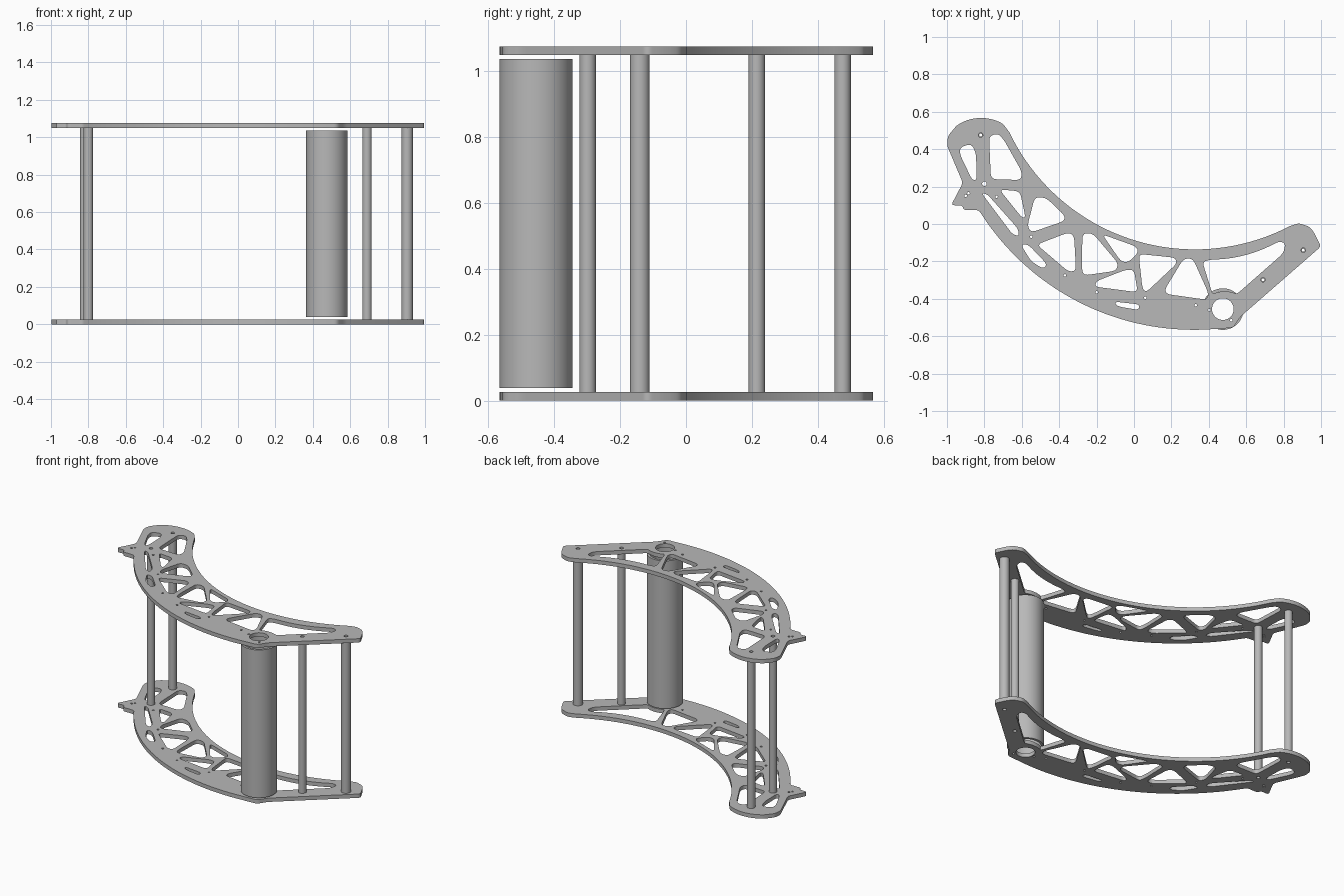
import bpy
import bmesh
import math
from mathutils import Vector

if "Cube" in bpy.data.objects:
    bpy.data.objects.remove(bpy.data.objects["Cube"], do_unlink=True)

metal = bpy.data.materials.new("brushed grey metal")
metal.use_nodes = True
GREY = (0.48, 0.48, 0.48, 1)
metal.diffuse_color = GREY
metal.node_tree.nodes["Principled BSDF"].inputs["Base Color"].default_value = GREY

THICK = 0.026
HEIGHT = 1.075


def arc(a, b, c, steps=40):
    """Points on the circular arc from a through b to c."""
    a, b, c = Vector(a), Vector(b), Vector(c)
    u, v = b - a, c - a
    d = 2 * (u.x * v.y - u.y * v.x)
    centre = a + Vector((v.y * u.length_squared - u.y * v.length_squared,
                         u.x * v.length_squared - v.x * u.length_squared)) / d
    start = a - centre
    turn = -start.angle_signed(c - centre)
    cos_sin = [(math.cos(turn * i / steps), math.sin(turn * i / steps)) for i in range(steps + 1)]
    return [centre + Vector((start.x * k - start.y * s, start.x * s + start.y * k))
            for k, s in cos_sin]


def circle(x, y, r, steps=20):
    return [Vector((x + r * math.cos(math.tau * i / steps),
                    y + r * math.sin(math.tau * i / steps))) for i in range(steps)]


def rounded(points, radius, steps=5):
    """Round the sharp corners of a closed outline."""
    pts = [Vector(p) for p in points]
    out = []
    for i, p in enumerate(pts):
        before, after = pts[i - 1] - p, pts[(i + 1) % len(pts)] - p
        if before.angle(-after) < math.radians(12):
            out.append(p)
            continue
        p0 = p + before.normalized() * min(radius, before.length * 0.45)
        p1 = p + after.normalized() * min(radius, after.length * 0.45)
        for k in range(steps + 1):
            t = k / steps
            out.append(p0 * (1 - t) ** 2 + p * 2 * t * (1 - t) + p1 * t ** 2)
    return out


def add_object(name, mesh, z=0):
    obj = bpy.data.objects.new(name, mesh)
    obj.location.z = z
    bpy.context.collection.objects.link(obj)
    bpy.ops.object.select_all(action='DESELECT')
    obj.select_set(True)
    bpy.context.view_layer.objects.active = obj
    bpy.ops.object.shade_smooth_by_angle(angle=math.radians(35))
    return obj


def flat_solid(name, loops, thickness):
    """Extrude an outline with holes into a solid sitting on z = 0."""
    curve = bpy.data.curves.new(name, 'CURVE')
    curve.dimensions = '2D'
    curve.fill_mode = 'BOTH'
    curve.extrude = thickness / 2
    for loop in loops:
        spline = curve.splines.new('POLY')
        spline.points.add(len(loop) - 1)
        for point, p in zip(spline.points, loop):
            point.co = (p.x, p.y, 0, 1)
        spline.use_cyclic_u = True
    helper = bpy.data.objects.new(name + "_profile", curve)
    bpy.context.collection.objects.link(helper)
    bpy.context.view_layer.update()
    mesh = bpy.data.meshes.new_from_object(
        helper.evaluated_get(bpy.context.evaluated_depsgraph_get()))
    bpy.data.objects.remove(helper, do_unlink=True)
    bm = bmesh.new()
    bm.from_mesh(mesh)
    bmesh.ops.remove_doubles(bm, verts=bm.verts, dist=0.0002)
    bmesh.ops.recalc_face_normals(bm, faces=bm.faces)
    bmesh.ops.translate(bm, verts=bm.verts, vec=(0, 0, thickness / 2))
    bm.to_mesh(mesh)
    bm.free()
    mesh.materials.clear()
    mesh.materials.append(metal)
    return mesh


# Plate outline: concave edge, right tip, convex edge, left tab and head
outline = arc((-.666, .49), (-.185, -.01), (.83, -.013))
outline += [(.88, .005), (.94, -.015), (.965, -.05), (1, -.12), (.57, -.495), (.53, -.555)]
outline += arc((.42, -.562), (-.45, -.325), (-.83, .075))
outline += [(-.912, .075), (-.917, .1), (-.978, .1), (-.915, .22)]
outline += [(-1, .42), (-.995, .47)]
outline += arc((-.95, .525), (-.82, .567), (-.7, .535), 12)

# Windows in the head
head_windows = [
    [(-.93, .41), (-.87, .43), (-.845, .38), (-.84, .235), (-.865, .235), (-.93, .37)],
    [(-.775, .47), (-.725, .485), (-.69, .44), (-.6, .28), (-.605, .235), (-.765, .24)],
    [(-.72, .185), (-.61, .175), (-.58, .035), (-.6, .035)],
    [(-.815, .165), (-.785, .16), (-.62, -.025), (-.615, -.065), (-.65, -.055)],
]

# Triangular truss windows along the arch
truss_windows = [
    [(-.53, .145), (-.47, .14), (-.37, .045), (-.375, .015), (-.55, -.045), (-.57, -.01)],
    [(-.52, -.11), (-.35, -.045), (-.32, -.065), (-.31, -.25), (-.35, -.255)],
    [(-.275, -.05), (-.22, -.05), (-.085, -.21), (-.095, -.25), (-.27, -.275), (-.28, -.23)],
    [(-.17, -.055), (.01, -.12), (.025, -.15), (-.03, -.205), (-.07, -.2)],
    [(-.045, -.245), (.0, -.245), (.02, -.365), (-.21, -.335), (-.2, -.305)],
    [(.025, -.16), (.22, -.18), (.23, -.21), (.065, -.365), (.045, -.345)],
    [(.265, -.185), (.315, -.185), (.398, -.37), (.39, -.405), (.175, -.375), (.165, -.35)],
]

# Long window in the right arm, curved around the roller bore, and slim slots
ROLLER = (.475, -.455)
arm_window = ([(.365, -.2)] + arc((.42, -.19), (.6, -.165), (.77, -.095), 10)
              + [(.81, -.1), (.8, -.155)]
              + arc((.55, -.375), (.48, -.36), (.42, -.375), 8))
slots = [
    [(-.605, -.11), (-.565, -.11), (-.465, -.215), (-.485, -.24), (-.55, -.2)],
    [(-.105, -.415), (.03, -.43), (.025, -.46), (-.09, -.44)],
]

loops = [rounded(outline, .02)]
loops += [rounded(w, .03) for w in head_windows + truss_windows + [arm_window] + slots]
loops.append(circle(*ROLLER, .058, 40))

# Bolt holes
for x, y in [(-.9, .15), (-.885, .165), (-.735, .145), (-.55, -.068), (-.37, -.275),
             (-.2, -.365), (.06, -.395), (.33, -.435), (.403, -.46), (.52, -.515)]:
    loops.append(circle(x, y, .007, 12))

# Tie rods: name, position, radius, bore
rods = [
    ("rear_tie_rod", -.82, .475, .025, .008),
    ("head_tie_rod", -.8, .215, .025, .012),
    ("arm_tie_rod", .69, -.298, .025, .008),
    ("tip_tie_rod", .905, -.14, .03, .008),
]
loops += [circle(x, y, .012) for _, x, y, _, _ in rods]

plate = flat_solid("side_plate", loops, THICK)
add_object("bottom_plate", plate)
add_object("top_plate", plate.copy(), HEIGHT - THICK)

for name, x, y, radius, bore in rods:
    tube = flat_solid(name, [circle(x, y, radius, 32), circle(x, y, bore)], HEIGHT - 2 * THICK)
    add_object(name, tube, THICK)

# Large hollow roller between the plates
roller = flat_solid("roller_tube", [circle(*ROLLER, .111, 64), circle(*ROLLER, .095, 64)], .998)
add_object("roller_tube", roller, .039)
